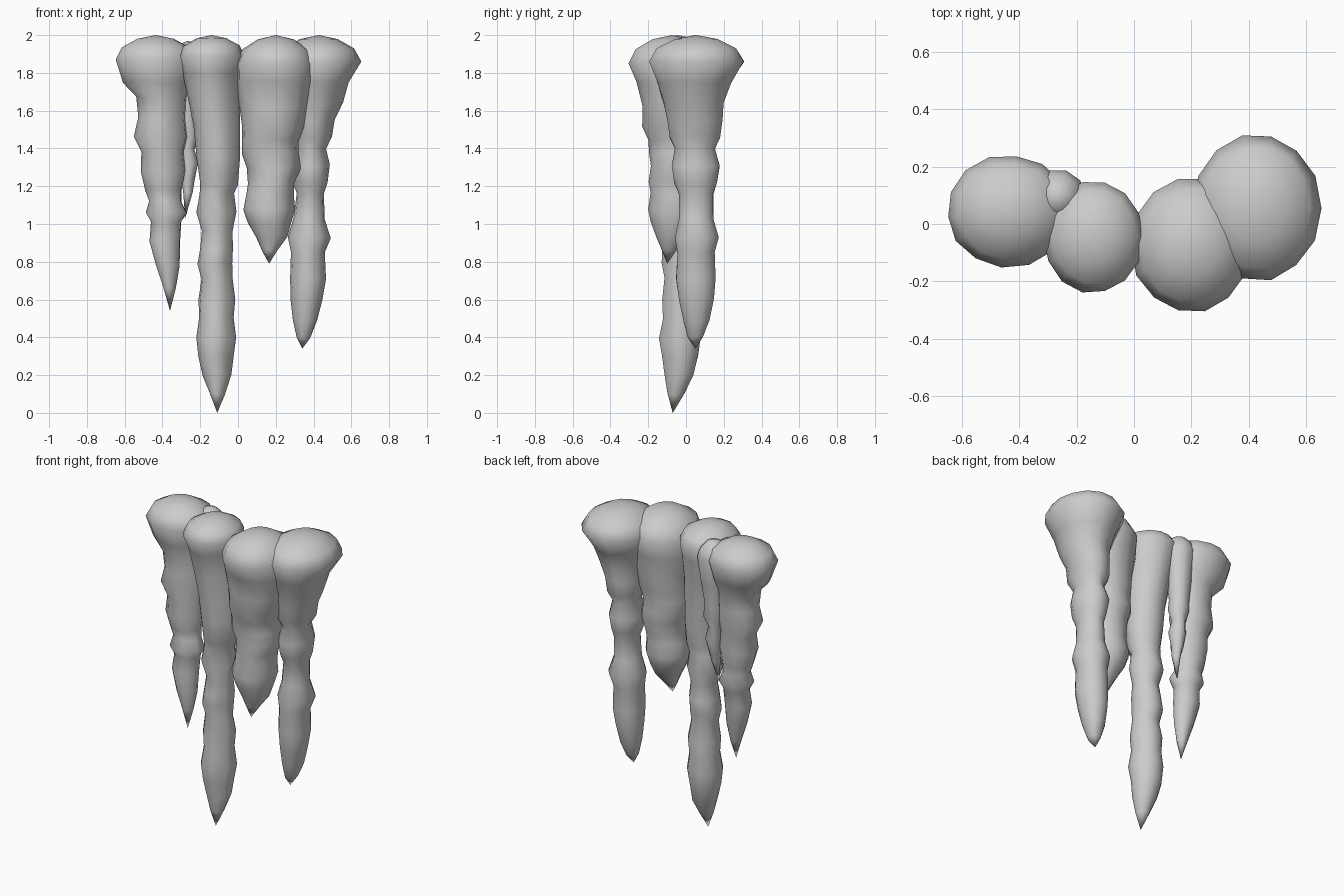
import bpy, bmesh, math, random

random.seed(4)
stone = bpy.data.materials.new("grey_stone")
stone.diffuse_color = (0.6, 0.6, 0.6, 1)


def stalactite(name, rows, tip, sides=14, rough=0.02, apex=2.0, grooves=(), turn=0.0):
    """Loft rings given as (z, x min, x max, y min, y max), closed by an apex and a tip.
    grooves: (angle, depth) creases running down the length."""
    bm = bmesh.new()
    # domed shoulder ring above the widest ring
    z, x0, x1, y0, y1 = rows[0]
    cx, cy = (x0 + x1) / 2, (y0 + y1) / 2
    dome = [(z + (apex - z) * h, cx + (x0 - cx) * k, cx + (x1 - cx) * k,
             cy + (y0 - cy) * k, cy + (y1 - cy) * k) for h, k in ((0.85, 0.45), (0.5, 0.84))]
    rings = []
    for i, (z, x0, x1, y0, y1) in enumerate(dome + list(rows)):
        ring = []
        for s in range(sides):
            a = 2 * math.pi * s / sides + turn
            k = 1 + random.uniform(-rough, rough)
            if i > 2:
                for ga, depth in grooves:
                    d = math.atan2(math.sin(a - ga), math.cos(a - ga))
                    k -= depth * math.exp(-(d / 0.22) ** 2)
            ring.append(bm.verts.new(((x0 + x1) / 2 + (x1 - x0) / 2 * k * math.cos(a),
                                      (y0 + y1) / 2 + (y1 - y0) / 2 * k * math.sin(a),
                                      z + (random.uniform(-0.3, 0.3) * rough if i > 2 else 0))))
        rings.append(ring)
    top, end = bm.verts.new((cx, cy, apex)), bm.verts.new(tip)
    for s in range(sides):
        t = (s + 1) % sides
        bm.faces.new((top, rings[0][s], rings[0][t]))
        bm.faces.new((end, rings[-1][t], rings[-1][s]))
        for up, low in zip(rings, rings[1:]):
            bm.faces.new((up[s], low[s], low[t], up[t]))
    bmesh.ops.recalc_face_normals(bm, faces=bm.faces)
    for f in bm.faces:
        f.smooth = True
    me = bpy.data.meshes.new(name)
    bm.to_mesh(me)
    bm.free()
    me.materials.append(stone)
    ob = bpy.data.objects.new(name, me)
    bpy.context.collection.objects.link(ob)


# left stalactite, with a thin strand fused to its inner side
stalactite("left_stalactite", [
    (1.87, -.65, -.22, -.15, .24), (1.75, -.61, -.25, -.11, .20),
    (1.67, -.54, -.27, -.09, .16), (1.56, -.53, -.28, -.08, .15),
    (1.46, -.55, -.27, -.09, .15), (1.38, -.51, -.29, -.07, .13),
    (1.28, -.515, -.28, -.08, .13), (1.18, -.49, -.30, -.06, .12),
    (1.12, -.47, -.30, -.05, .11), (1.06, -.49, -.27, -.07, .12),
    (1.01, -.46, -.30, -.05, .10), (.91, -.47, -.305, -.06, .09),
    (.78, -.435, -.31, -.05, .07), (.66, -.395, -.33, -.03, .04)],
    (-.36, 0, .54), grooves=[(-.9, .15)], turn=.1)
stalactite("inner_strand", [
    (1.86, -.36, -.17, 0, .19), (1.70, -.34, -.19, .02, .17),
    (1.55, -.33, -.21, .03, .15), (1.47, -.33, -.20, .03, .15),
    (1.40, -.31, -.23, .04, .13), (1.32, -.31, -.21, .03, .14),
    (1.24, -.30, -.23, .04, .12), (1.17, -.29, -.24, .04, .10)],
    (-.28, .06, 1.03), sides=10, apex=1.97)

# longest stalactite, creased along the front right
stalactite("long_stalactite", [
    (1.89, -.315, .035, -.24, .15), (1.80, -.29, .02, -.21, .13),
    (1.65, -.26, .01, -.18, .11), (1.50, -.235, .01, -.165, .09),
    (1.35, -.22, .01, -.15, .08), (1.21, -.20, 0, -.14, .07),
    (1.16, -.205, -.02, -.12, .06), (1.06, -.22, -.01, -.14, .08),
    (.96, -.19, -.03, -.11, .05), (.87, -.20, -.025, -.13, .07),
    (.79, -.215, -.03, -.13, .07), (.71, -.195, -.03, -.115, .05),
    (.60, -.21, -.015, -.13, .075), (.50, -.205, -.025, -.125, .07),
    (.40, -.22, -.01, -.145, .08), (.30, -.21, -.025, -.13, .065),
    (.20, -.185, -.035, -.115, .04), (.10, -.15, -.07, -.10, -.01)],
    (-.11, -.07, 0), grooves=[(-.75, .22), (-1.9, .07)])

# shortest stalactite
stalactite("short_stalactite", [
    (1.85, -.01, .41, -.31, .16), (1.75, -.01, .40, -.27, .14),
    (1.62, .01, .375, -.235, .12), (1.51, .02, .35, -.24, .11),
    (1.44, .02, .32, -.205, .09), (1.37, .02, .32, -.20, .10),
    (1.30, .045, .33, -.19, .09), (1.22, .055, .30, -.20, .08),
    (1.16, .045, .295, -.19, .07), (1.08, .03, .30, -.205, .08),
    (1.01, .05, .28, -.19, .06), (.93, .095, .26, -.16, .01),
    (.86, .13, .21, -.13, -.05)],
    (.165, -.10, .79), grooves=[(-1.75, .06)])

# right stalactite, with the widest cap
stalactite("right_stalactite", [
    (1.86, .205, .65, -.20, .31), (1.75, .235, .585, -.155, .24),
    (1.64, .27, .555, -.12, .20), (1.55, .28, .51, -.10, .195),
    (1.46, .28, .50, -.09, .185), (1.40, .31, .465, -.06, .155),
    (1.31, .28, .485, -.08, .18), (1.22, .29, .475, -.065, .165),
    (1.16, .31, .455, -.04, .145), (1.03, .295, .46, -.04, .145),
    (.93, .265, .49, -.06, .175), (.85, .28, .46, -.05, .155),
    (.71, .275, .465, -.055, .16), (.60, .28, .445, -.04, .15),
    (.49, .29, .42, -.015, .125), (.40, .31, .385, .01, .09)],
    (.34, .05, .34), grooves=[(-2.4, .07)])
